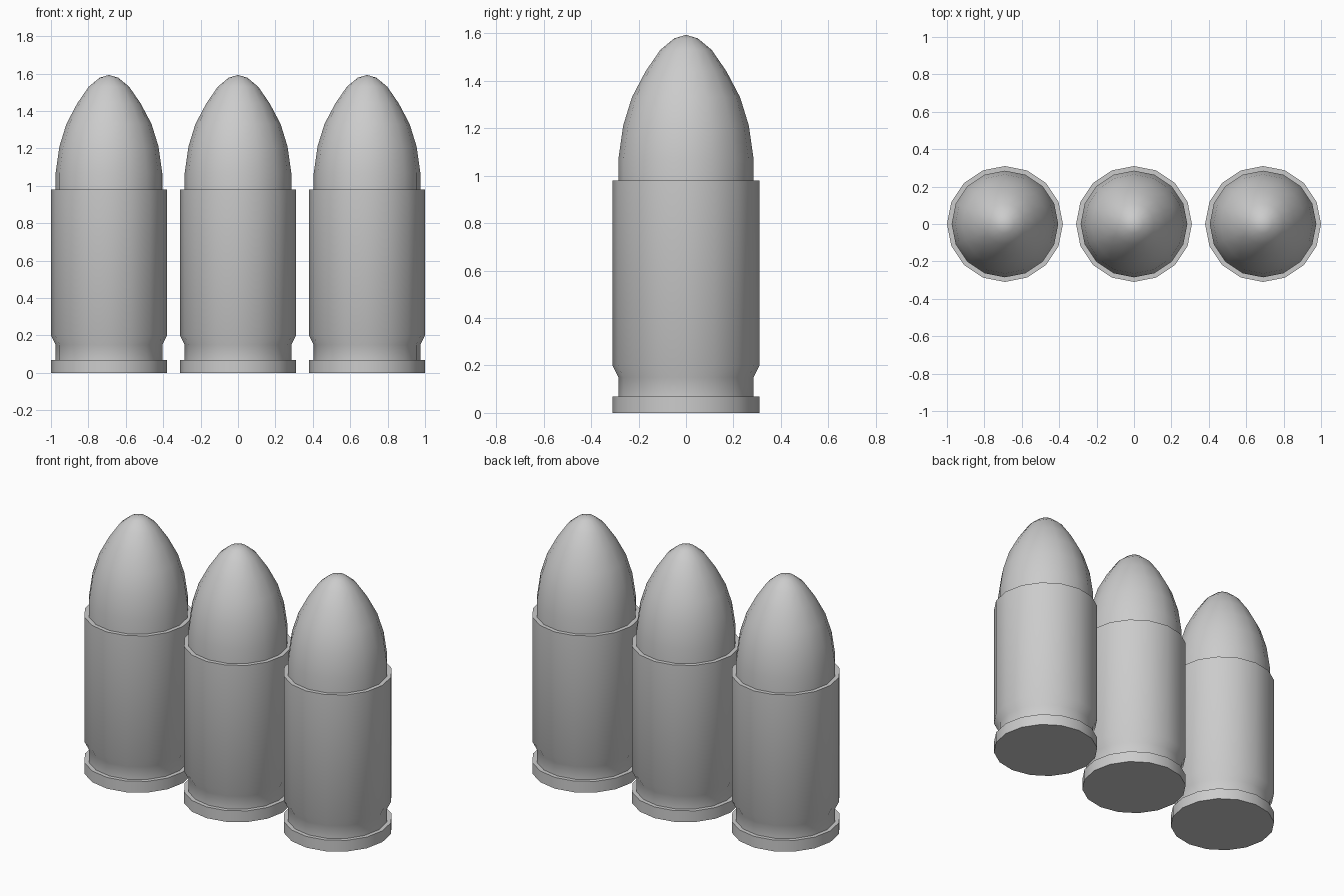
import bpy, math

SIDES = 16

cube = bpy.data.objects.get("Cube")
if cube:
    bpy.data.objects.remove(cube, do_unlink=True)

grey = bpy.data.materials.new("plain_grey")
grey.use_nodes = True
grey.diffuse_color = (0.6, 0.6, 0.6, 1)
grey.node_tree.nodes["Principled BSDF"].inputs["Base Color"].default_value = (0.6, 0.6, 0.6, 1)


def lathe(name, profile, x):
    """Turn a (radius, height) profile about z; zero radius closes to a point."""
    verts, faces, rings = [], [], []
    for r, z in profile:
        count = SIDES if r else 1
        rings.append([len(verts) + i for i in range(count)])
        for i in range(count):
            a = math.tau * i / SIDES
            verts.append((r * math.cos(a), r * math.sin(a), z))
    for low, high in zip(rings, rings[1:]):
        for i in range(SIDES):
            j = (i + 1) % SIDES
            if len(high) == 1:
                faces.append((low[i], low[j], high[0]))
            else:
                faces.append((low[i], low[j], high[j], high[i]))
    faces.append(rings[0][::-1])
    if len(rings[-1]) > 1:
        faces.append(rings[-1])
    mesh = bpy.data.meshes.new(name)
    mesh.from_pydata(verts, [], faces)
    mesh.materials.append(grey)
    obj = bpy.data.objects.new(name, mesh)
    obj.location.x = x
    bpy.context.collection.objects.link(obj)
    bpy.ops.object.select_all(action='DESELECT')
    obj.select_set(True)
    bpy.context.view_layer.objects.active = obj
    bpy.ops.object.shade_smooth_by_angle(angle=math.radians(30))


# Casing: base rim, extractor groove, bevel and straight wall
casing = [(0.31, 0), (0.31, 0.07), (0.285, 0.07), (0.285, 0.15),
          (0.31, 0.2), (0.31, 0.98)]
# Rounded tip seated in the casing mouth
tip = [(0.285, 0.95), (0.285, 1.07), (0.265, 1.21), (0.228, 1.33),
       (0.17, 1.44), (0.108, 1.53), (0.05, 1.578), (0, 1.593)]

for side, x in (("right", -0.69), ("middle", 0), ("left", 0.69)):
    lathe(side + "_casing", casing, x)
    lathe(side + "_tip", tip, x)
